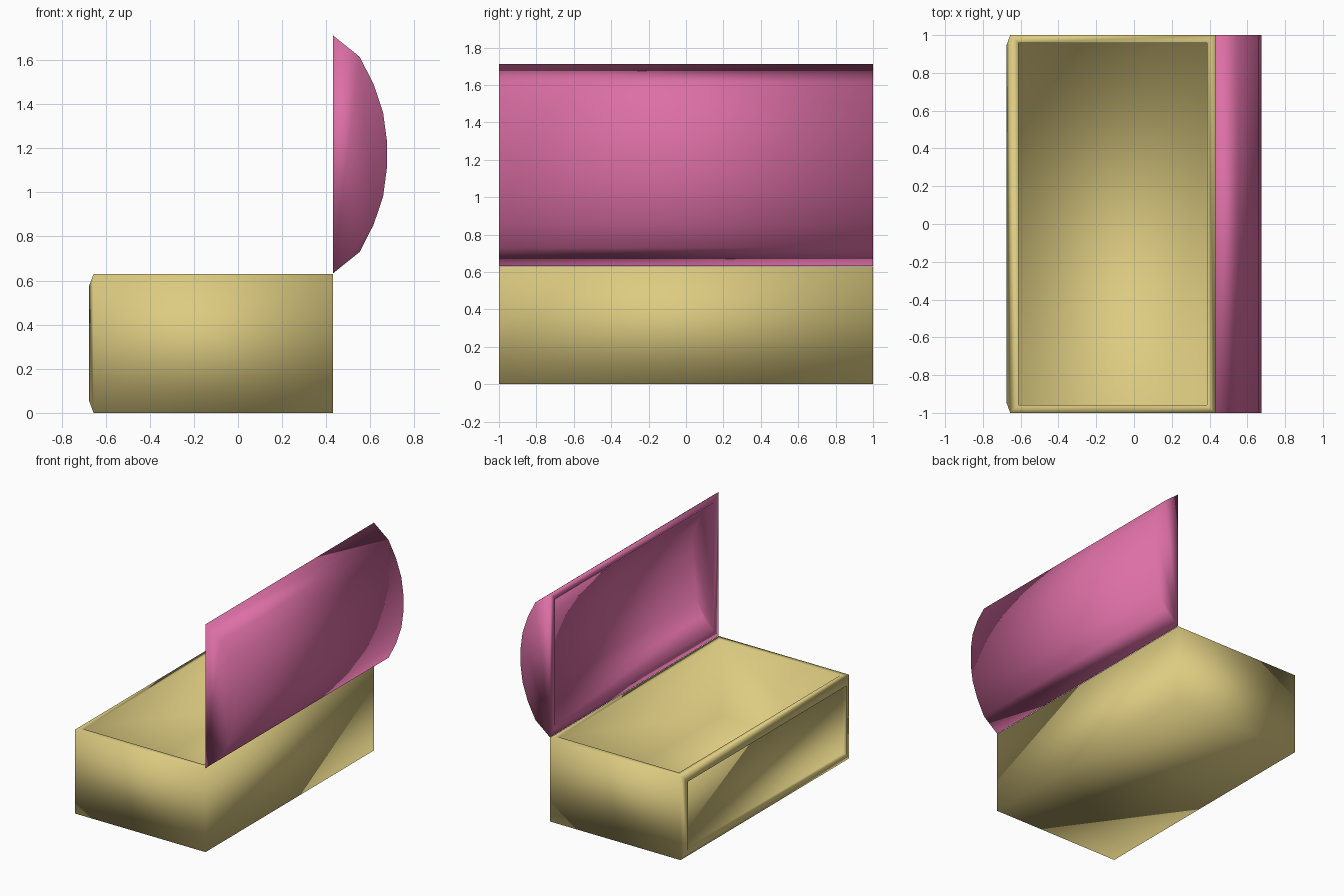
import bpy, bmesh
from mathutils import Vector

if "Cube" in bpy.data.objects:
    bpy.data.objects.remove(bpy.data.objects["Cube"])


def finish(bm, name, color):
    bmesh.ops.recalc_face_normals(bm, faces=bm.faces)
    for f in bm.faces:
        f.smooth = True
    me = bpy.data.meshes.new(name)
    bm.to_mesh(me)
    bm.free()
    ob = bpy.data.objects.new(name, me)
    bpy.context.collection.objects.link(ob)
    mat = bpy.data.materials.new(name + "_paint")
    mat.diffuse_color = color
    mat.use_nodes = True
    mat.node_tree.nodes["Principled BSDF"].inputs["Base Color"].default_value = mat.diffuse_color
    me.materials.append(mat)
    return ob


def face_towards(bm, direction):
    bm.normal_update()
    return max(bm.faces, key=lambda f: f.normal.dot(Vector(direction)))


def push_face(bm, face, offset):
    new = bmesh.ops.extrude_discrete_faces(bm, faces=[face])["faces"][0]
    bmesh.ops.translate(bm, verts=new.verts, vec=offset)


# Chest body: box with a hollow top and a framed, recessed panel on the left
bm = bmesh.new()
bmesh.ops.create_cube(bm, size=1)
for v in bm.verts:
    v.co = Vector((v.co.x * 1.085 - 0.1125, v.co.y * 2, (v.co.z + 0.5) * 0.63))
top = face_towards(bm, (0, 0, 1))
bmesh.ops.inset_region(bm, faces=[top], thickness=0.06)
push_face(bm, top, (0, 0, -0.57))
bm.normal_update()
panel = min(bm.faces, key=lambda f: f.calc_center_median().x)
bmesh.ops.inset_region(bm, faces=[panel], thickness=0.08, depth=0.021)
push_face(bm, panel, (0.03, 0, 0))
finish(bm, "chest_body", (0.72, 0.60, 0.22, 1))

# Open lid: arched shell standing on the hinge edge
HINGE_X, MID_Z = 0.43, 1.172
half = [(0.0, 0.54), (0.122, 0.442), (0.185, 0.318), (0.228, 0.19), (0.245, 0.063)]
arch = half + [(x, -z) for x, z in reversed(half)]
bm = bmesh.new()


def arch_shell(sx, sz, y):
    ends = [[bm.verts.new((HINGE_X + x * sx, s * y, MID_Z + z * sz)) for x, z in arch]
            for s in (-1, 1)]
    a, b = ends
    for i in range(len(arch) - 1):
        bm.faces.new((a[i], a[i + 1], b[i + 1], b[i]))
    bm.faces.new(a)
    bm.faces.new(b)
    return [a[0], a[-1], b[-1], b[0]]


outer = arch_shell(1, 1, 1)
inner = arch_shell(0.185 / 0.245, 0.48 / 0.54, 0.94)
for i in range(4):
    j = (i + 1) % 4
    bm.faces.new((outer[i], outer[j], inner[j], inner[i]))
finish(bm, "chest_lid", (0.72, 0.16, 0.38, 1))
